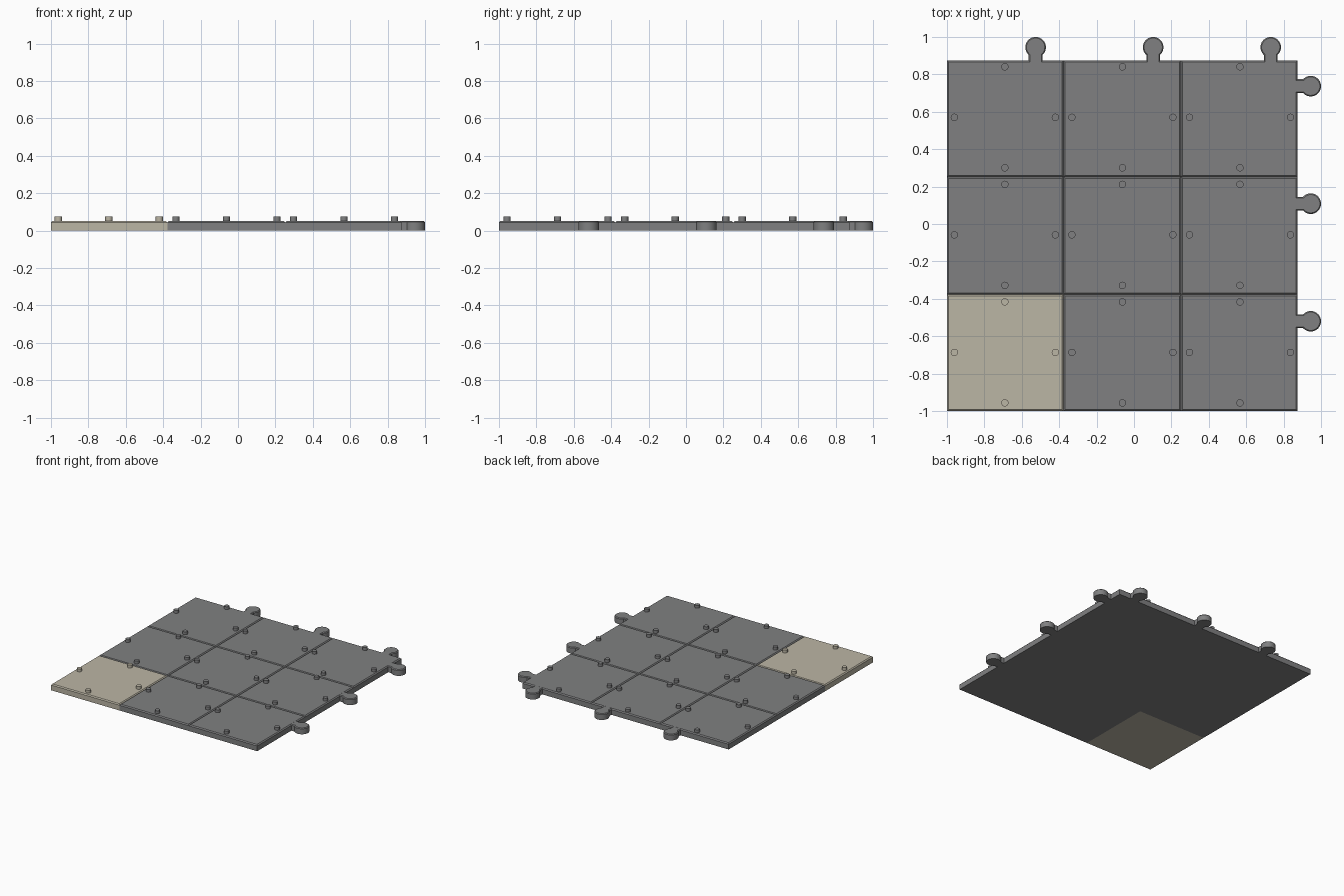
import bpy, bmesh, math

if "Cube" in bpy.data.objects:
    bpy.data.objects.remove(bpy.data.objects["Cube"])

PITCH = 0.6285          # spacing of tile centres
EDGES = [-1.0, -0.377, 0.2515, 0.875]
TOP, CHAMFER = 0.051, 0.008


def material(name, rgb):
    m = bpy.data.materials.new(name)
    m.diffuse_color = (*rgb, 1)
    m.use_nodes = True
    m.node_tree.nodes["Principled BSDF"].inputs["Base Color"].default_value = m.diffuse_color
    return m


GREY = material("slate grey", (0.215, 0.217, 0.22))
BEIGE = material("warm beige", (0.50, 0.465, 0.375))


def loft(name, rings, mat, smooth=False):
    """Closed solid from stacked outlines: a list of (points, z)."""
    bm = bmesh.new()
    loops = [[bm.verts.new((x, y, z)) for x, y in pts] for pts, z in rings]
    n = len(loops[0])
    for a, b in zip(loops, loops[1:]):
        for i in range(n):
            j = (i + 1) % n
            bm.faces.new((a[i], a[j], b[j], b[i]))
    bm.faces.new(loops[0][::-1])
    bm.faces.new(loops[-1])
    bmesh.ops.recalc_face_normals(bm, faces=bm.faces)
    me = bpy.data.meshes.new(name)
    bm.to_mesh(me)
    bm.free()
    me.materials.append(mat)
    ob = bpy.data.objects.new(name, me)
    bpy.context.collection.objects.link(ob)
    if smooth:
        bpy.ops.object.select_all(action='DESELECT')
        ob.select_set(True)
        bpy.context.view_layer.objects.active = ob
        bpy.ops.object.shade_smooth_by_angle(angle=math.radians(30))
    return ob


def rectangle(x0, x1, y0, y1, d=0):
    return [(x0 + d, y0 + d), (x1 - d, y0 + d), (x1 - d, y1 - d), (x0 + d, y1 - d)]


def circle(x, y, r, n=20):
    return [(x + r * math.cos(2 * math.pi * i / n),
             y + r * math.sin(2 * math.pi * i / n)) for i in range(n)]


def tab_outline(inset):
    """Round knob on a narrow neck, pointing along +y from the tile edge."""
    r, w, cy, n = 0.055 - inset, 0.037 - inset, 0.070, 32
    start = -math.acos(w / r)
    sweep = math.pi - 2 * start
    knob = [(r * math.cos(start + sweep * i / n),
             cy + r * math.sin(start + sweep * i / n)) for i in range(n + 1)]
    return [(-w, -0.02), (w, -0.02)] + knob


def tab(name, x, y, to_right):
    def place(pts):
        return [(x + v, y - u) if to_right else (x + u, y + v) for u, v in pts]
    c = 0.006
    top = TOP - 0.0004
    loft(name, [(place(tab_outline(0)), 0), (place(tab_outline(0)), top - c),
                (place(tab_outline(c)), top)], GREY, True)


for i in range(3):
    for j in range(3):
        mat = BEIGE if i == j == 0 else GREY
        x0, x1, y0, y1 = EDGES[i], EDGES[i + 1], EDGES[j], EDGES[j + 1]
        # floor tile with chamfered top rim
        loft(f"tile_{i}_{j}", [(rectangle(x0, x1, y0, y1), 0),
                               (rectangle(x0, x1, y0, y1), TOP - CHAMFER),
                               (rectangle(x0, x1, y0, y1, CHAMFER), TOP)], mat)
        # four studs near the middle of each side
        cx, cy = -0.6905 + i * PITCH, -0.6865 + j * PITCH
        for k, (dx, dy) in enumerate([(0.27, 0), (-0.27, 0), (0, 0.27), (0, -0.27)]):
            ring = circle(cx + dx, cy + dy, 0.0195)
            loft(f"stud_{i}_{j}_{k}", [(ring, TOP - 0.005), (ring, 0.074)], mat, True)

# connecting tabs on the back and right borders
for i in range(3):
    c = -0.526 + i * PITCH
    tab(f"back_tab_{i}", c, EDGES[3], False)
    tab(f"right_tab_{i}", EDGES[3], c + 0.006, True)
